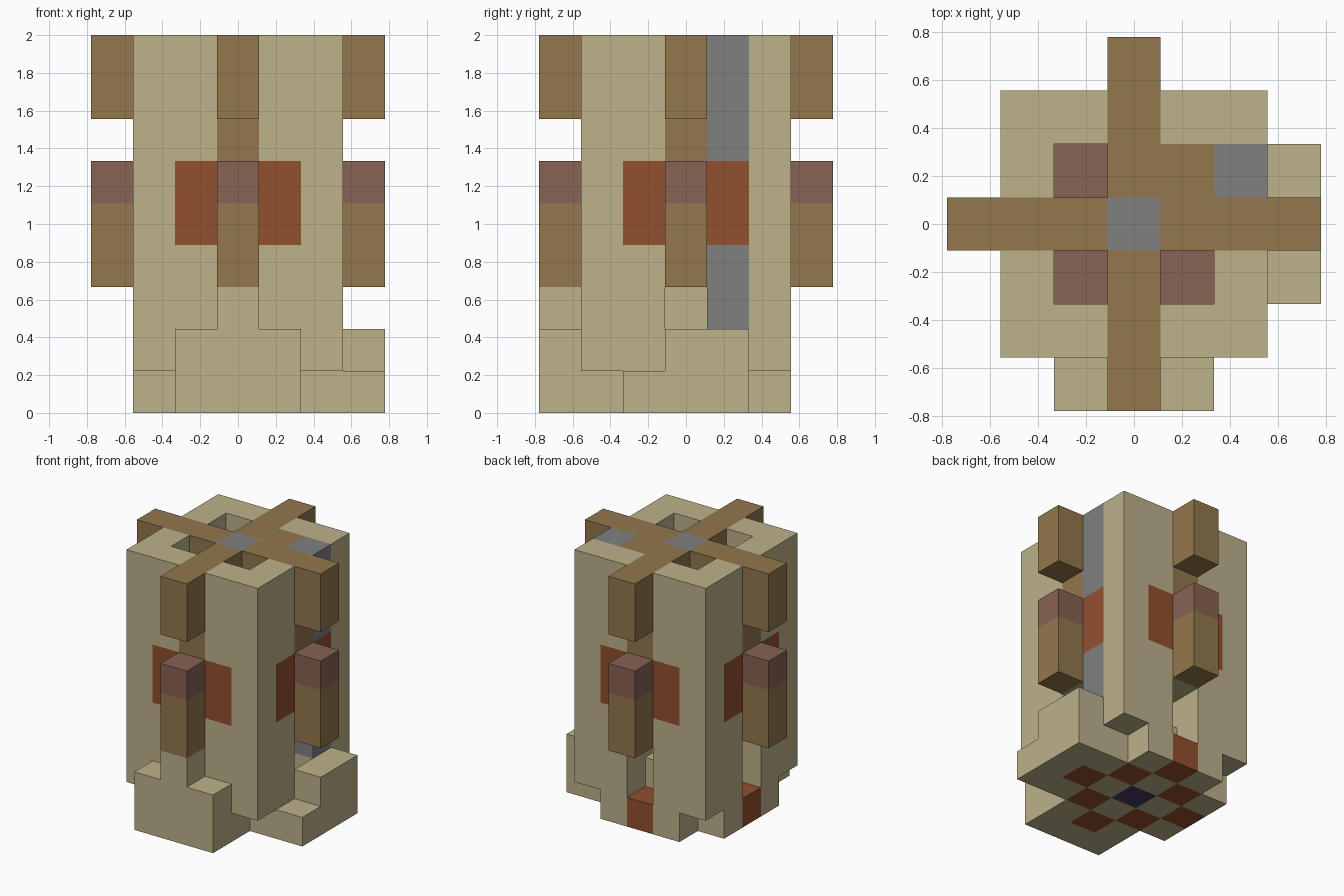
import bpy, bmesh
from mathutils import Matrix, Vector

UNIT = 2 / 9          # edge of one building block
SIDES = range(4)      # quarter turns: +x, +y, -x, -y
FRONT = 3

cube = bpy.data.objects.get("Cube")
if cube:
    bpy.data.objects.remove(cube, do_unlink=True)


def material(name, *rgb):
    linear = [((c / 255 + 0.055) / 1.055) ** 2.4 for c in rgb] + [1]
    mat = bpy.data.materials.new(name)
    mat.use_nodes = True
    mat.diffuse_color = linear
    mat.node_tree.nodes["Principled BSDF"].inputs["Base Color"].default_value = linear
    return mat


TAN = material("tan_stone", 189, 178, 139)
BROWN = material("brown_timber", 146, 119, 77)
RED = material("red_clay", 146, 80, 45)
MAUVE = material("mauve_brick", 135, 98, 83)
GREY = material("grey_stone", 128, 128, 128)
NAVY = material("dark_violet_stone", 66, 56, 90)


def cell(x, y, bottom, top, length=1, width=1):
    """Box centred on a grid cell, from one level to another."""
    return Vector((x, y, (bottom + top) / 2)), Vector((length, width, top - bottom))


def turned(box, sides=SIDES):
    """Copies of a box on the chosen sides of the tower."""
    for k in sides:
        (x, y, z), size = box
        for _ in range(k):
            x, y = -y, x
        yield Vector((x, y, z)), Vector((size.y, size.x, size.z)) if k % 2 else size


def part(name, mat, boxes):
    bm = bmesh.new()
    for centre, size in boxes:
        bmesh.ops.create_cube(bm, size=1, matrix=Matrix.Scale(UNIT, 4)
                              @ Matrix.Translation(centre) @ Matrix.Diagonal(size).to_4x4())
    mesh = bpy.data.meshes.new(name)
    bm.to_mesh(mesh)
    bm.free()
    mesh.materials.append(mat)
    bpy.context.collection.objects.link(bpy.data.objects.new(name, mesh))


# Ground layer: a cross-cut square with a chequered floor
tan_floor, red_floor = [], []
for x in range(-2, 3):
    for y in range(-2, 3):
        if abs(x) + abs(y) == 4 or x == y == 0:
            continue
        chequer = abs(x) + abs(y) == 2
        (red_floor if chequer else tan_floor).append(cell(x, y, 0, 1))
part("floor_tan", TAN, tan_floor)
part("floor_red", RED, red_floor)
part("floor_centre", NAVY, [cell(0, 0, 0, 1)])

# Steps on the front and on the +x side
part("front_steps", TAN, [cell(0, -3, 0, 2, 3), cell(0, -3, 2, 3), cell(0, -2, 1, 3)])
part("side_steps", TAN, [cell(3, 0.5, 0, 2, 1, 2), cell(3, -1, 0, 1)])

# Tower walls: corner piers, side panels with coloured bands, lintels
part("corner_piers", TAN, turned(cell(2, 2, 1, 9)))
panels, bands = [], []
for v in (-1, 1):
    for k in SIDES:
        grey_strip = k == 0 and v == 1
        lower = cell(2, v, 1, 2 if grey_strip else 4)
        panels += turned(lower, [k])
        bands += turned(cell(2, v, 4, 6), [k])
        if not grey_strip:
            panels += turned(cell(2, v, 6, 9), [k])
part("wall_panels", TAN, panels)
part("wall_bands", RED, bands)
part("grey_strip", GREY, [cell(2, 1, 2, 4), cell(2, 1, 6, 9)])
part("door_lintels", TAN, turned(cell(2, 0, 3, 6)))
part("upper_lintels", BROWN, turned(cell(2, 0, 6, 7)))

# Inner core and the upper floor
part("core", TAN, [cell(0, 0, 1, 2, 3, 3), cell(0, 0, 2, 3), cell(0, 0, 3, 5, 3, 3)]
     + list(turned(cell(1, 1, 2, 3))))
part("upper_floor", MAUVE, [cell(0, 0, 5, 6, 3, 3)])

# Brackets on every side and the crossed roof beams
part("bracket_posts", BROWN, turned(cell(3, 0, 3, 5)))
part("bracket_caps", MAUVE, turned(cell(3, 0, 5, 6)))
part("roof_beams", BROWN, turned(cell(2, 0, 7, 9, 3)))
part("roof_hatch", BROWN, [cell(1, 1, 8, 9)])
part("centre_post", GREY, [cell(0, 0, 6, 9)])
